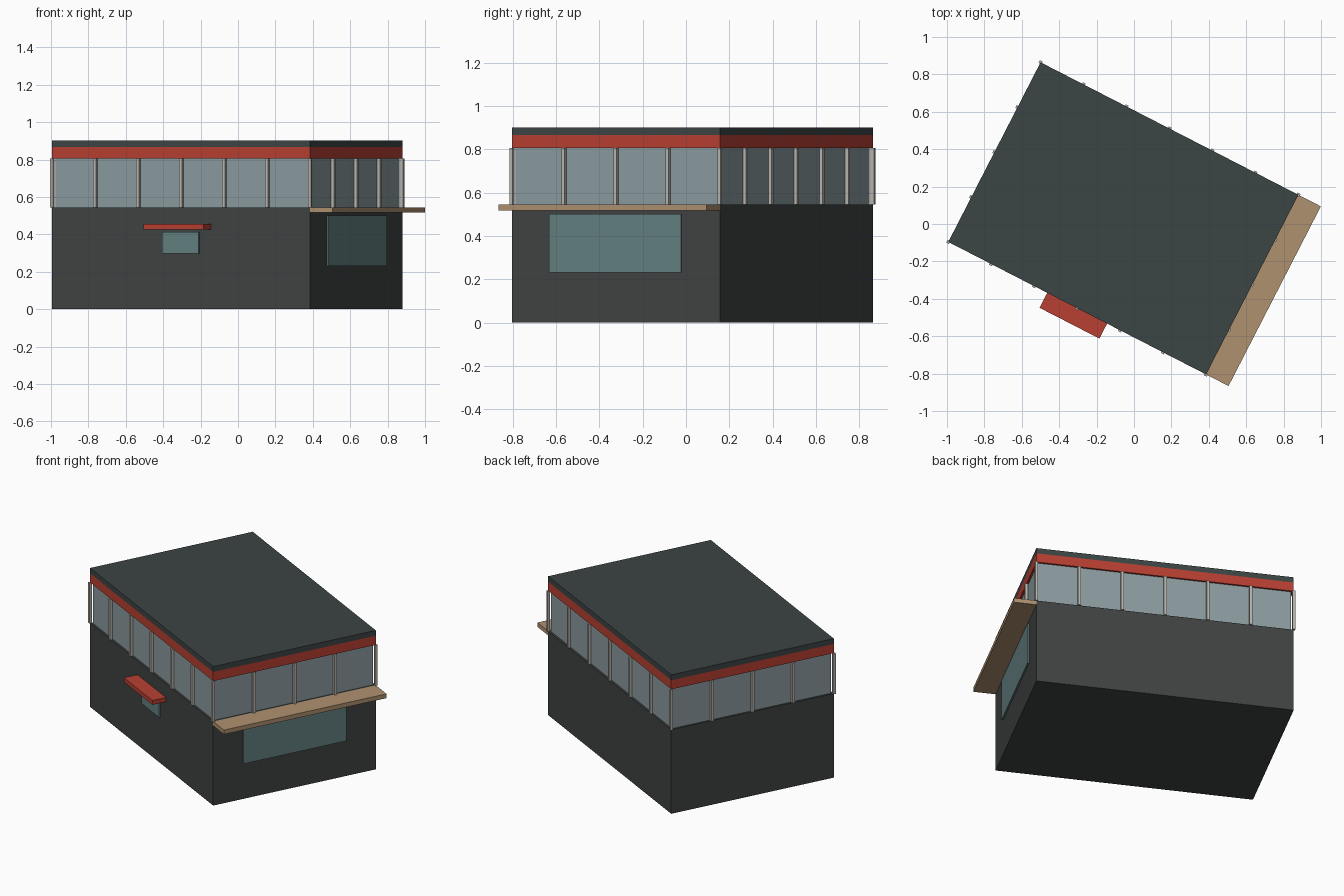
import bpy, bmesh, math
from mathutils import Matrix, Vector

cube = bpy.data.objects.get("Cube")
if cube:
    bpy.data.objects.remove(cube, do_unlink=True)

HX, HY = 0.775, 0.54            # half length and half depth of the building
PLACE = Matrix.Translation((-0.057, 0.03, 0)) @ Matrix.Rotation(math.radians(-27.2), 4, 'Z')


def material(name, r, g, b):
    m = bpy.data.materials.new(name)
    m.use_nodes = True
    m.diffuse_color = (r, g, b, 1)
    m.node_tree.nodes["Principled BSDF"].inputs["Base Color"].default_value = (r, g, b, 1)
    return m


wall = material("charcoal wall", 0.052, 0.057, 0.057)
roof = material("slate roof", 0.046, 0.058, 0.058)
red = material("red trim", 0.48, 0.051, 0.032)
gold = material("gold trim", 0.578, 0.342, 0.026)
wood = material("tan wood", 0.43, 0.283, 0.162)
pale_glass = material("pale glass", 0.262, 0.332, 0.352)
teal_glass = material("teal glass", 0.127, 0.216, 0.223)
metal = material("light metal", 0.485, 0.468, 0.429)


def finish(name, bm, mat):
    bmesh.ops.recalc_face_normals(bm, faces=bm.faces)
    mesh = bpy.data.meshes.new(name)
    bm.to_mesh(mesh)
    bm.free()
    mesh.materials.append(mat)
    ob = bpy.data.objects.new(name, mesh)
    ob.matrix_world = PLACE
    bpy.context.collection.objects.link(ob)
    return ob


def add_box(bm, x, y, z):
    """Box from three (low, high) ranges."""
    centre = Vector([(a + b) / 2 for a, b in (x, y, z)])
    size = [b - a for a, b in (x, y, z)]
    bmesh.ops.create_cube(bm, size=1, matrix=Matrix.Translation(centre) @ Matrix.Diagonal((*size, 1)))


def box(name, mat, x, y, z):
    bm = bmesh.new()
    add_box(bm, x, y, z)
    return finish(name, bm, mat)


def storey(name, mat, low, high, inset=0):
    x, y = HX - inset, HY - inset
    return box(name, mat, (-x, x), (-y, y), (low, high))


# Stacked body of the building
SILL, HEAD, BAND, DECK, TOP = 0.545, 0.807, 0.866, 0.901, 0.912
storey("lower_walls", wall, 0, SILL)
storey("clerestory_glass", pale_glass, SILL, HEAD, 0.012)
storey("red_band", red, HEAD, BAND)
storey("roof_slab", roof, BAND, DECK)

# Gold coping around the roof edge
bm = bmesh.new()
rim = bm.faces.new([bm.verts.new((sx * HX, sy * HY, DECK))
                    for sx, sy in ((-1, -1), (1, -1), (1, 1), (-1, 1))])
bmesh.ops.inset_region(bm, faces=[rim], thickness=0.04)
bmesh.ops.delete(bm, geom=[rim], context='FACES_ONLY')
ext = bmesh.ops.extrude_face_region(bm, geom=bm.faces[:], use_keep_orig=True)
for v in ext["geom"]:
    if isinstance(v, bmesh.types.BMVert):
        v.co.z = TOP
finish("roof_coping", bm, gold)

# Mullions: six bays on the long sides, four on the short sides
spots = [(-HX + 2 * HX * i / 6, s * HY) for i in range(7) for s in (-1, 1)]
spots += [(s * HX, -HY + 2 * HY * i / 4) for i in range(1, 4) for s in (-1, 1)]
bm = bmesh.new()
r = 0.0085
for x, y in spots:
    add_box(bm, (x - r, x + r), (y - r, y + r), (SILL, HEAD))
finish("mullions", bm, metal)

# Service window and counter-length canopy on the end wall
box("end_window", teal_glass, (HX - 0.01, HX + 0.009), (-0.342, 0.342), (0.231, 0.501))
box("end_canopy", wood, (HX, HX + 0.135), (-HY, HY), (0.517, SILL))

# Small window and red canopy on the front wall
box("front_window", teal_glass, (-0.11, 0.11), (-HY - 0.009, -HY + 0.01), (0.298, 0.412))
box("front_canopy", red, (-0.18, 0.18), (-HY - 0.09, -HY), (0.427, 0.455))
